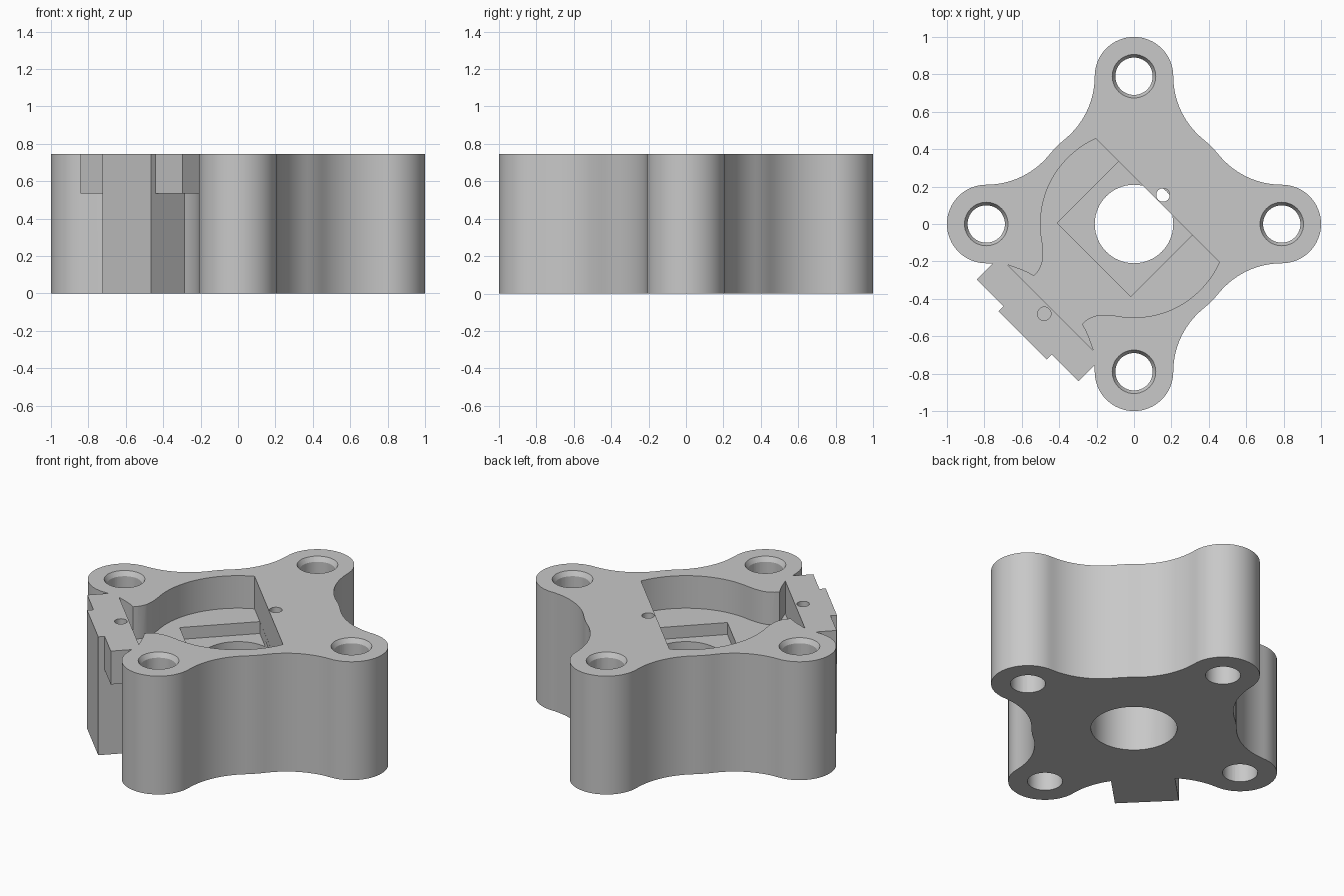
import bpy, bmesh
from math import sin, cos, radians, atan2, sqrt, pi

cube = bpy.data.objects.get("Cube")
if cube:
    bpy.data.objects.remove(cube, do_unlink=True)

TOP = 0.745       # overall height
SHELF = 0.535     # underside of the clamp plate
POCKET = 0.54     # floor of the round pocket
SEAT = 0.465      # floor of the square seat
LOBE, LOBE_R, CORE_R = 0.79, 0.21, 0.585

grey = bpy.data.materials.new("plain grey")
grey.use_nodes = True
grey.diffuse_color = (0.58, 0.58, 0.58, 1)
grey.node_tree.nodes["Principled BSDF"].inputs["Base Color"].default_value = grey.diffuse_color


def prism(name, points, z0, z1, scale=1.0):
    """Extrude a closed outline from z0 to z1."""
    bm = bmesh.new()
    face = bm.faces.new([bm.verts.new((x, y, z0)) for x, y in points])
    grown = bmesh.ops.extrude_face_region(bm, geom=[face])
    for v in grown["geom"]:
        if isinstance(v, bmesh.types.BMVert):
            v.co.z = z1
    bmesh.ops.recalc_face_normals(bm, faces=bm.faces)
    mesh = bpy.data.meshes.new(name)
    bm.to_mesh(mesh)
    bm.free()
    mesh.materials.append(grey)
    obj = bpy.data.objects.new(name, mesh)
    bpy.context.collection.objects.link(obj)
    return obj


def cone(name, x, y, r0, r1, z0, z1, sides=48):
    bpy.ops.mesh.primitive_cone_add(vertices=sides, radius1=r0, radius2=r1, depth=z1 - z0,
                                    location=(x, y, (z0 + z1) / 2))
    obj = bpy.context.object
    obj.name = name
    obj.data.materials.append(grey)
    return obj


def arc(cx, cy, r, a0, a1, n):
    return [(cx + r * cos(a0 + (a1 - a0) * i / n), cy + r * sin(a0 + (a1 - a0) * i / n))
            for i in range(n + 1)]


def diagonal(points):
    """Map (outward, along) coordinates to the front-right diagonal."""
    return [((v - u) / sqrt(2), (-u - v) / sqrt(2)) for u, v in points]


def rect(u0, u1, v0, v1):
    return diagonal([(u0, v0), (u1, v0), (u1, v1), (u0, v1)])


def combine(target, tool, operation):
    mod = target.modifiers.new(operation, "BOOLEAN")
    mod.operation, mod.object, mod.solver = operation, tool, "EXACT"
    bpy.context.view_layer.objects.active = target
    bpy.ops.object.modifier_apply(modifier=mod.name)
    bpy.data.objects.remove(tool, do_unlink=True)


# Four-lobed body: lobe arc, concave fillet, core arc, concave fillet, repeated
fillet = (LOBE ** 2 + LOBE_R ** 2 - CORE_R ** 2) / (2 * (CORE_R - LOBE_R))
fx, fy = LOBE, LOBE_R + fillet
turn = atan2(fy, fx)
quarter = arc(LOBE, 0, LOBE_R, -pi / 2, pi / 2, 32)
quarter += arc(fx, fy, fillet, -pi / 2, turn - pi, 14)[1:]
quarter += arc(0, 0, CORE_R, turn, pi / 2 - turn, 6)[1:]
quarter += arc(fy, fx, fillet, -pi / 2 - turn, -pi, 14)[1:-1]
outline = []
for k in range(4):
    c, s = (1, 0, -1, 0)[k], (0, 1, 0, -1)[k]
    outline += [(x * c - y * s, x * s + y * c) for x, y in quarter]
body = prism("mount_body", outline, 0, TOP)

# Clamp plate and full-height tab on the diagonal
combine(body, prism("clamp_plate", rect(0.5, 0.805, -0.385, 0.385), SHELF, TOP), "UNION")
combine(body, prism("tab", rect(0.45, 0.842, -0.183, 0.183), 0, TOP), "UNION")

# Round pocket with a narrowing throat that opens into a flared slot
half = arc(0, 0, 0.5, radians(110.9), radians(34), 24)
half += [(0.443, 0.245), (0.472, 0.217), (0.495, 0.2), (0.52, 0.189), (0.548, 0.183),
         (0.575, 0.182), (0.586, 0.22), (0.602, 0.26), (0.632, 0.323)]
pocket = diagonal(half + [(u, -v) for u, v in reversed(half)])
combine(body, prism("pocket_cutter", pocket, POCKET, 1), "DIFFERENCE")

# Square seat in the pocket floor
combine(body, prism("seat_cutter", rect(-0.178, 0.286, -0.293, 0.261), SEAT, 0.65), "DIFFERENCE")

# Centre bore: wide from below, narrower through the seat floor
combine(body, cone("bore_cutter", 0, 0, 0.246, 0.246, -0.2, 0.4, 64), "DIFFERENCE")
neck = [(x, y) for x, y in arc(0, 0, 0.21, 0, 2 * pi, 64)[:-1]]
combine(body, prism("neck_cutter", neck, 0.3, 0.5), "DIFFERENCE")

# Small pin holes beside the pocket and in the clamp plate
combine(body, cone("pin_cutter", 0.155, 0.155, 0.036, 0.036, 0.3, 1, 24), "DIFFERENCE")
combine(body, cone("plate_pin_cutter", -0.48, -0.48, 0.036, 0.036, 0.5, 1, 24), "DIFFERENCE")

# Bolt holes with a countersunk rim
for x, y in ((LOBE, 0), (0, LOBE), (-LOBE, 0), (0, -LOBE)):
    combine(body, cone("bolt_cutter", x, y, 0.1, 0.1, -0.2, 1), "DIFFERENCE")
    combine(body, cone("rim_cutter", x, y, 0.099, 0.117, TOP - 0.03, TOP + 0.001), "DIFFERENCE")

bpy.ops.object.select_all(action="DESELECT")
body.select_set(True)
bpy.context.view_layer.objects.active = body
bpy.ops.object.shade_smooth_by_angle(angle=radians(25))
